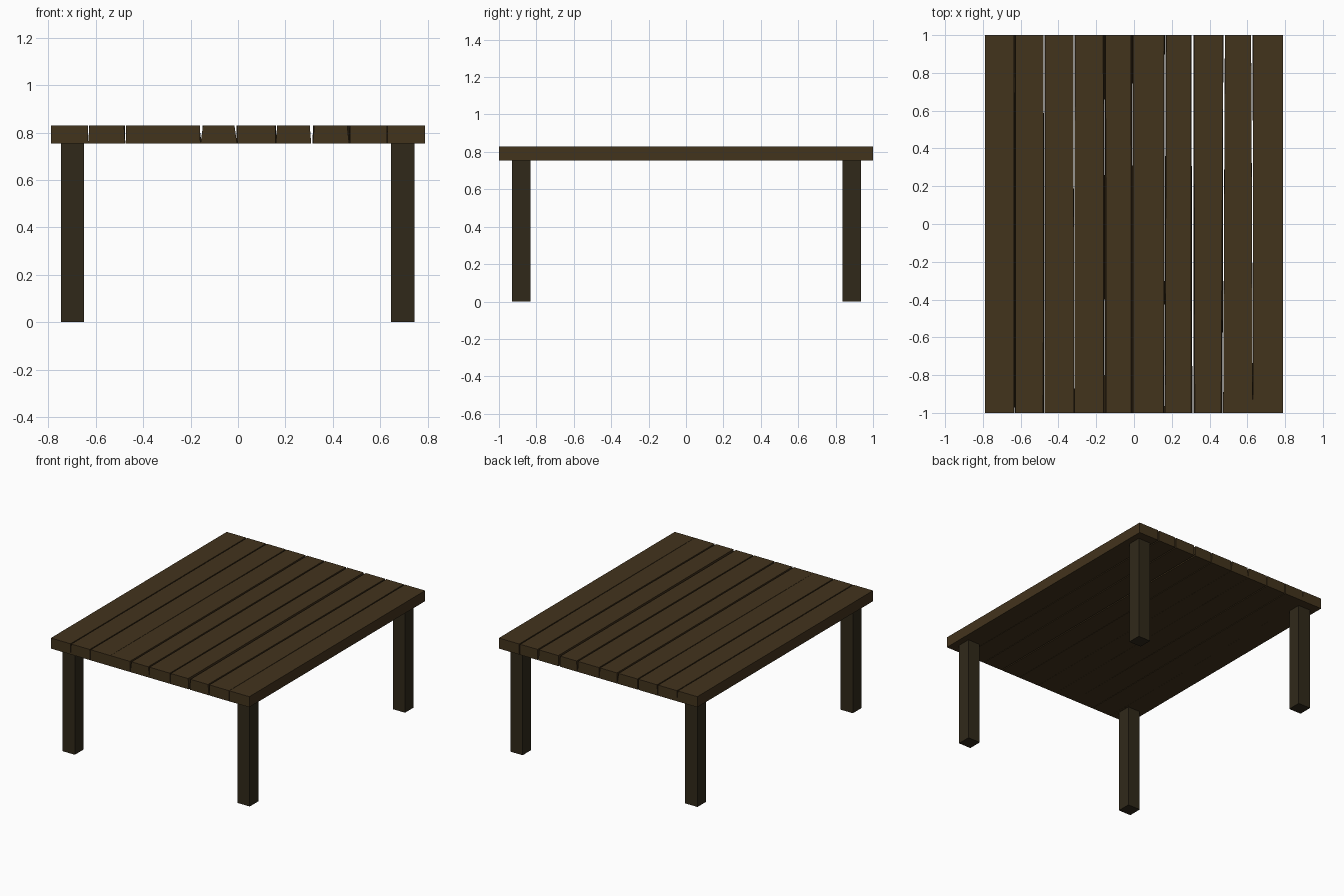
import bpy, bmesh

if "Cube" in bpy.data.objects:
    bpy.data.objects.remove(bpy.data.objects["Cube"])


def material(name, rgb):
    m = bpy.data.materials.new(name)
    m.diffuse_color = (*rgb, 1)
    m.use_nodes = True
    m.node_tree.nodes["Principled BSDF"].inputs["Base Color"].default_value = m.diffuse_color
    return m


plank_mat = material("plank_wood", (0.055, 0.033, 0.012))
leg_mat = material("leg_wood", (0.030, 0.022, 0.010))


def prism(name, corners, z0, z1, mat):
    """Six-sided block: corners = (bottom ring, top ring) of xy points."""
    bm = bmesh.new()
    lo = [bm.verts.new((x, y, z0)) for x, y in corners[0]]
    hi = [bm.verts.new((x, y, z1)) for x, y in corners[1]]
    bm.faces.new(lo[::-1])
    bm.faces.new(hi)
    for i in range(4):
        j = (i + 1) % 4
        bm.faces.new((lo[i], lo[j], hi[j], hi[i]))
    me = bpy.data.meshes.new(name)
    bm.to_mesh(me)
    bm.free()
    me.materials.append(mat)
    bpy.context.collection.objects.link(bpy.data.objects.new(name, me))


# Joints between the rough-cut planks: (left edge, right edge) for
# front bottom, front top, back bottom, back top
joints = [
    ((-.79, -.79), (-.79, -.79), (-.79, -.79), (-.79, -.79)),
    ((-.634, -.633), (-.634, -.627), (-.632, -.632), (-.635, -.628)),
    ((-.477, -.474), (-.481, -.473), (-.478, -.473), (-.478, -.470)),
    ((-.316, -.316), (-.317, -.316), (-.321, -.314), (-.321, -.313)),
    ((-.159, -.158), (-.161, -.148), (-.154, -.153), (-.163, -.150)),
    ((-.004, -.003), (-.015, -.004), (-.008, -.007), (-.016, -.006)),
    ((.159, .160), (.157, .165), (.163, .168), (.160, .171)),
    ((.309, .316), (.303, .322), (.304, .314), (.301, .317)),
    ((.469, .472), (.461, .472), (.473, .481), (.472, .482)),
    ((.630, .631), (.629, .631), (.620, .628), (.620, .629)),
    ((.79, .79), (.79, .79), (.79, .79), (.79, .79)),
]

# Table top
for n, (a, b) in enumerate(zip(joints, joints[1:]), 1):
    rings = [[(a[k][1], -1), (b[k][0], -1), (b[k + 2][0], 1), (a[k + 2][1], 1)]
             for k in (0, 1)]
    prism(f"plank_{n}", rings, 0.754, 0.83, plank_mat)

# Legs
for fb, y in (("front", -0.88), ("back", 0.887)):
    for lr, x in (("left", -0.698), ("right", 0.695)):
        h = 0.049
        ring = [(x - h, y - h), (x + h, y - h), (x + h, y + h), (x - h, y + h)]
        prism(f"{fb}_{lr}_leg", (ring, ring), 0, 0.754, leg_mat)
